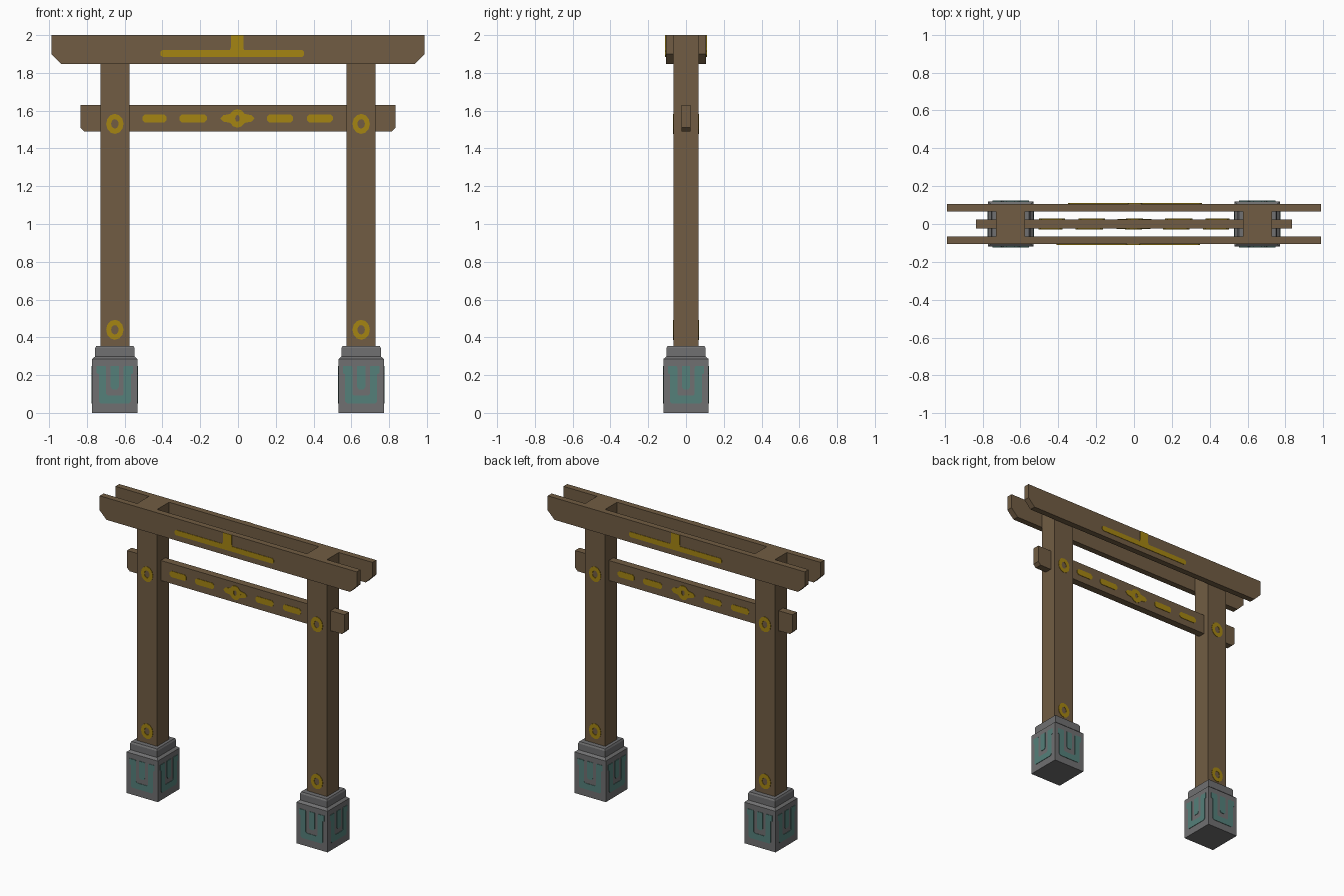
import bpy, bmesh, math
from mathutils import Matrix, Vector

if "Cube" in bpy.data.objects:
    bpy.data.objects.remove(bpy.data.objects["Cube"])


def material(name, rgb):
    m = bpy.data.materials.new(name)
    m.diffuse_color = (*rgb, 1)
    m.use_nodes = True
    m.node_tree.nodes["Principled BSDF"].inputs["Base Color"].default_value = m.diffuse_color
    return m


WOOD = material("brown wood", (0.165, 0.108, 0.056))
STONE = material("grey stone", (0.162, 0.162, 0.165))
GOLD = material("gold paint", (0.376, 0.235, 0.006))
TEAL = material("teal paint", (0.089, 0.216, 0.195))
T = 0.003  # thickness of painted plates


def finish(bm, name, mat):
    bmesh.ops.recalc_face_normals(bm, faces=bm.faces)
    me = bpy.data.meshes.new(name)
    bm.to_mesh(me)
    bm.free()
    me.materials.append(mat)
    ob = bpy.data.objects.new(name, me)
    bpy.context.collection.objects.link(ob)
    return ob


def prism(name, polys, y0, y1, mat, centre=(0, 0), turn=0):
    """Extrude x-z outlines from y0 to y1, turn about z, then move to centre."""
    bm = bmesh.new()
    for p in polys:
        bm.faces.new([bm.verts.new((x, y0, z)) for x, z in p])
    bmesh.ops.remove_doubles(bm, verts=bm.verts, dist=1e-5)
    ext = bmesh.ops.extrude_face_region(bm, geom=bm.faces[:], use_keep_orig=True)
    moved = [v for v in ext["geom"] if isinstance(v, bmesh.types.BMVert)]
    bmesh.ops.translate(bm, verts=moved, vec=(0, y1 - y0, 0))
    mtx = Matrix.Translation(Vector((*centre, 0))) @ Matrix.Rotation(turn, 4, 'Z')
    bmesh.ops.transform(bm, matrix=mtx, verts=bm.verts)
    return finish(bm, name, mat)


def rect(x0, x1, z0, z1):
    return [(x0, z0), (x1, z0), (x1, z1), (x0, z1)]


def dash(x0, x1, z0, z1, c=0.012):
    return [(x0 + c, z0), (x1 - c, z0), (x1, z0 + c), (x1, z1 - c),
            (x1 - c, z1), (x0 + c, z1), (x0, z1 - c), (x0, z0 + c)]


def ring(cx, cz, rx, rz, ix, iz, n=12):
    pt = lambda a, b, i: (cx + a * math.cos(math.tau * i / n), cz + b * math.sin(math.tau * i / n))
    return [[pt(rx, rz, i), pt(rx, rz, i + 1), pt(ix, iz, i + 1), pt(ix, iz, i)]
            for i in range(n)]


def beam(name, half, z0, z1, c, y0, y1):
    prism(name, [[(-half + c, z0), (half - c, z0), (half, z0 + c), (half, z1),
                  (-half, z1), (-half, z0 + c)]], y0, y1, WOOD)


# beams
beam("front_top_beam", 0.987, 1.847, 2.0, 0.052, -0.107, -0.065)
beam("back_top_beam", 0.987, 1.847, 2.0, 0.052, 0.065, 0.107)
beam("tie_beam", 0.835, 1.491, 1.63, 0.02, -0.025, 0.025)

# stepped stone base: (half size, height)
STEPS = [(0.12, 0), (0.12, 0.285), (0.104, 0.299), (0.104, 0.343), (0.098, 0.355)]


def stone_base(name, cx):
    bm = bmesh.new()
    loops = [[bm.verts.new((cx + sx * h, sy * h, z))
              for sx, sy in ((-1, -1), (1, -1), (1, 1), (-1, 1))] for h, z in STEPS]
    for a, b in zip(loops, loops[1:]):
        for i in range(4):
            j = (i + 1) % 4
            bm.faces.new((a[i], a[j], b[j], b[i]))
    bm.faces.new(loops[0])
    bm.faces.new(loops[-1])
    finish(bm, name, STONE)


# painted channel pattern on the stone
U_HALF = [(0, 0.05), (0.075, 0.05), (0.085, 0.06), (0.085, 0.205), (0.096, 0.21),
          (0.096, 0.248), (0.05, 0.248), (0.046, 0.24), (0.046, 0.1), (0.038, 0.092), (0, 0.092)]
U_SHAPE = [U_HALF, [(-x, z) for x, z in reversed(U_HALF)]]
TONGUE = [(-0.013, 0.125), (0.013, 0.125), (0.022, 0.138), (0.022, 0.248),
          (-0.022, 0.248), (-0.022, 0.138)]

for side, cx in (("left", -0.652), ("right", 0.652)):
    prism(side + "_post", [rect(-0.077, 0.077, 0.35, 2.0)], -0.065, 0.065, WOOD, (cx, 0))
    stone_base(side + "_stone_base", cx)
    for k in range(4):
        prism(f"{side}_base_pattern_{k}", U_SHAPE + [TONGUE], -0.12 - T, -0.12, TEAL,
              (cx, 0), k * math.pi / 2)
    for k in range(2):
        prism(f"{side}_post_rings_{k}",
              ring(0, 1.53, 0.046, 0.053, 0.02, 0.025) + ring(0, 0.44, 0.046, 0.053, 0.02, 0.025),
              -0.065 - T, -0.065, GOLD, (cx, 0), k * math.pi)

# gold ornament on both faces of the beams
for k, left in ((0, -0.41), (1, -0.36)):
    t = [(left, 1.894), (left + 0.01, 1.885), (0.34, 1.885), (0.35, 1.894), (0.35, 1.912),
         (0.34, 1.921), (0.032, 1.921), (0.028, 1.935), (0.028, 2.0), (-0.038, 2.0),
         (-0.038, 1.935), (-0.043, 1.921), (left + 0.01, 1.921), (left, 1.912)]
    prism(f"top_beam_ornament_{k}", [t], -0.107 - T, -0.107, GOLD, turn=k * math.pi)
    dashes = [dash(a, b, 1.538, 1.58) for a, b in
              ((-0.505, -0.378), (-0.31, -0.165), (0.153, 0.292), (0.365, 0.502))]
    wings = [[(s * 0.036 - 0.003, 1.535), (s * 0.075 - 0.003, 1.542), (s * 0.09 - 0.003, 1.559),
              (s * 0.075 - 0.003, 1.576), (s * 0.036 - 0.003, 1.583)] for s in (-1, 1)]
    medal = ring(-0.003, 1.559, 0.044, 0.049, 0.012, 0.018)
    prism(f"tie_beam_ornament_{k}", dashes + medal, -0.025 - T, -0.025, GOLD, turn=k * math.pi)
    prism(f"tie_beam_wings_{k}", wings, -0.025 - T * 0.9, -0.025, GOLD, turn=k * math.pi)
